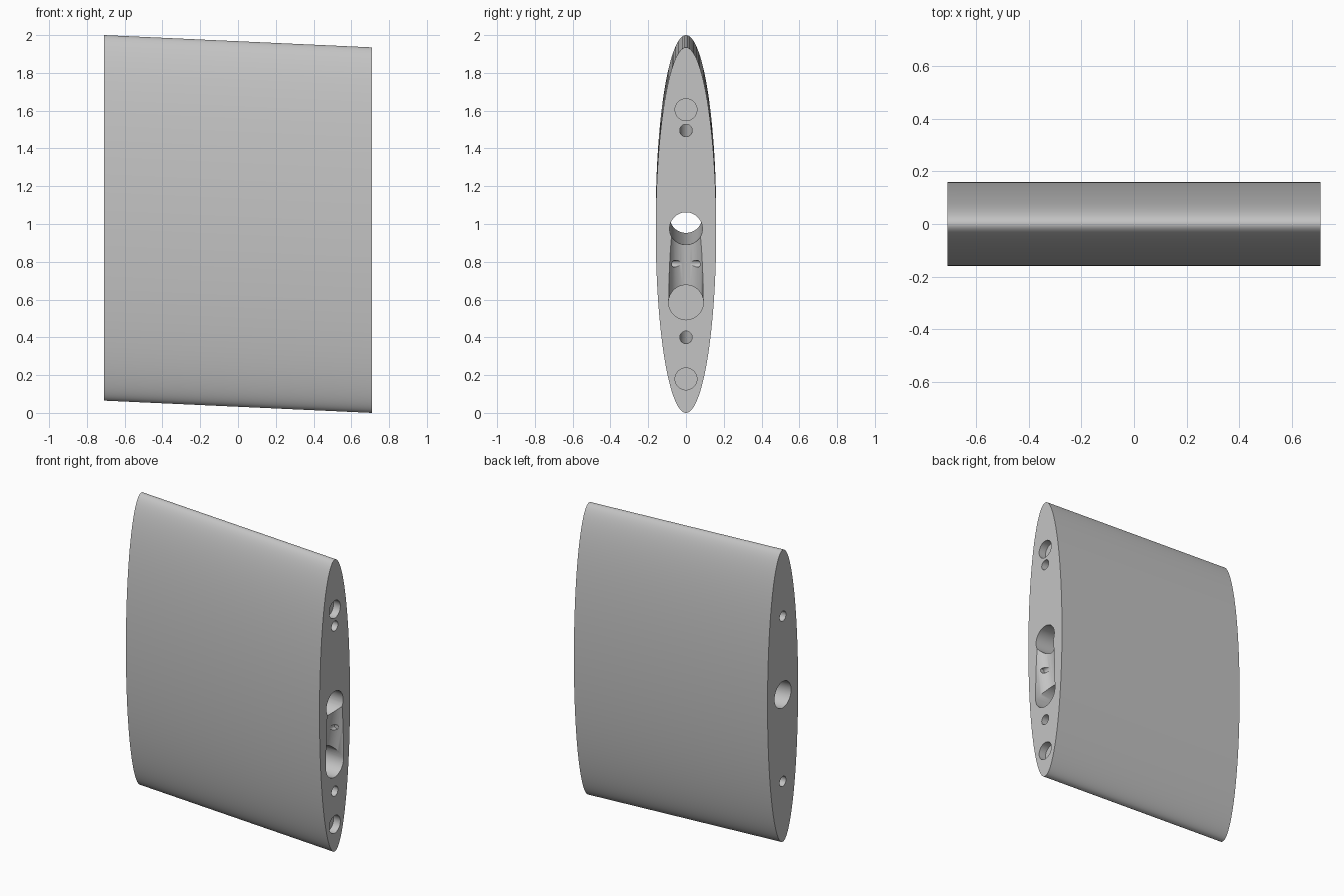
import bpy, bmesh, math
from mathutils import Matrix, Vector

if "Cube" in bpy.data.objects:
    bpy.data.objects.remove(bpy.data.objects["Cube"])

HALF_X = 0.71            # half length along x
RY, RZ = 0.16, 0.9675    # ellipse half axes
DROP = 0.065             # height lost from left face to right face
SLOPE = -DROP / (2 * HALF_X)

grey = bpy.data.materials.new("mid grey")
grey.diffuse_color = (0.55, 0.55, 0.55, 1)
grey.use_nodes = True
grey.node_tree.nodes["Principled BSDF"].inputs["Base Color"].default_value = grey.diffuse_color


def prism(name, x0, x1, z, ry, rz, slope, n):
    """Elliptic bar along x; z is the centre height on the right face."""
    bm = bmesh.new()
    rings = []
    for x in (x0, x1):
        zc = z + slope * (x - HALF_X)
        rings.append([bm.verts.new((x, ry * math.cos(a), zc + rz * math.sin(a)))
                      for a in (2 * math.pi * i / n for i in range(n))])
    for i in range(n):
        j = (i + 1) % n
        bm.faces.new((rings[0][i], rings[0][j], rings[1][j], rings[1][i]))
    bm.faces.new(rings[0])
    bm.faces.new(rings[1])
    return to_object(name, bm)


def to_object(name, bm):
    bmesh.ops.recalc_face_normals(bm, faces=bm.faces)
    me = bpy.data.meshes.new(name)
    bm.to_mesh(me)
    bm.free()
    me.materials.append(grey)
    ob = bpy.data.objects.new(name, me)
    bpy.context.collection.objects.link(ob)
    return ob


def rod(name, a, b, r, n=48):
    """Round cutter between two points."""
    a, b = Vector(a), Vector(b)
    d = b - a
    bm = bmesh.new()
    bmesh.ops.create_cone(
        bm, cap_ends=True, segments=n, radius1=r, radius2=r, depth=d.length,
        matrix=Matrix.Translation((a + b) / 2) @ d.to_track_quat('Z', 'Y').to_matrix().to_4x4())
    return to_object(name, bm)


# Sheared elliptic body
body = prism("body", -HALF_X, HALF_X, RZ, RY, RZ, SLOPE, 144)

cutters = []
# Through holes following the slope
for name, z, r in (("central_bore", 0.975, 0.087),
                   ("upper_pin_hole", 1.495, 0.033),
                   ("lower_pin_hole", 0.40, 0.033)):
    cutters.append(prism(name, -HALF_X - 0.1, HALF_X + 0.1, z, r, r, SLOPE, 48))
# Blind round pockets in the right face
for name, z, r, depth in (("upper_pocket", 1.605, 0.058, 0.05),
                          ("lower_pocket", 0.18, 0.058, 0.05),
                          ("large_pocket", 0.585, 0.092, 0.13)):
    cutters.append(prism(name, HALF_X - depth, HALF_X + 0.1, z, r, r, 0, 48))
# Tilted groove joining the large pocket and the central bore
cutters.append(rod("groove", (HALF_X, 0, 0.585), (HALF_X + 0.056, 0, 0.975), 0.0915))
# Tiny cross hole in the groove walls
cutters.append(rod("cross_hole", (0.668, -0.08, 0.79), (0.668, 0.08, 0.79), 0.018, 24))

for c in cutters:
    mod = body.modifiers.new(c.name, 'BOOLEAN')
    mod.operation = 'DIFFERENCE'
    mod.solver = 'EXACT'
    mod.object = c

bpy.context.view_layer.objects.active = body
body.select_set(True)
for c in cutters:
    bpy.ops.object.modifier_apply(modifier=c.name)
for c in cutters:
    bpy.data.objects.remove(c, do_unlink=True)

bpy.ops.object.select_all(action='DESELECT')
body.select_set(True)
bpy.context.view_layer.objects.active = body
bpy.ops.object.shade_smooth_by_angle(angle=math.radians(30))
